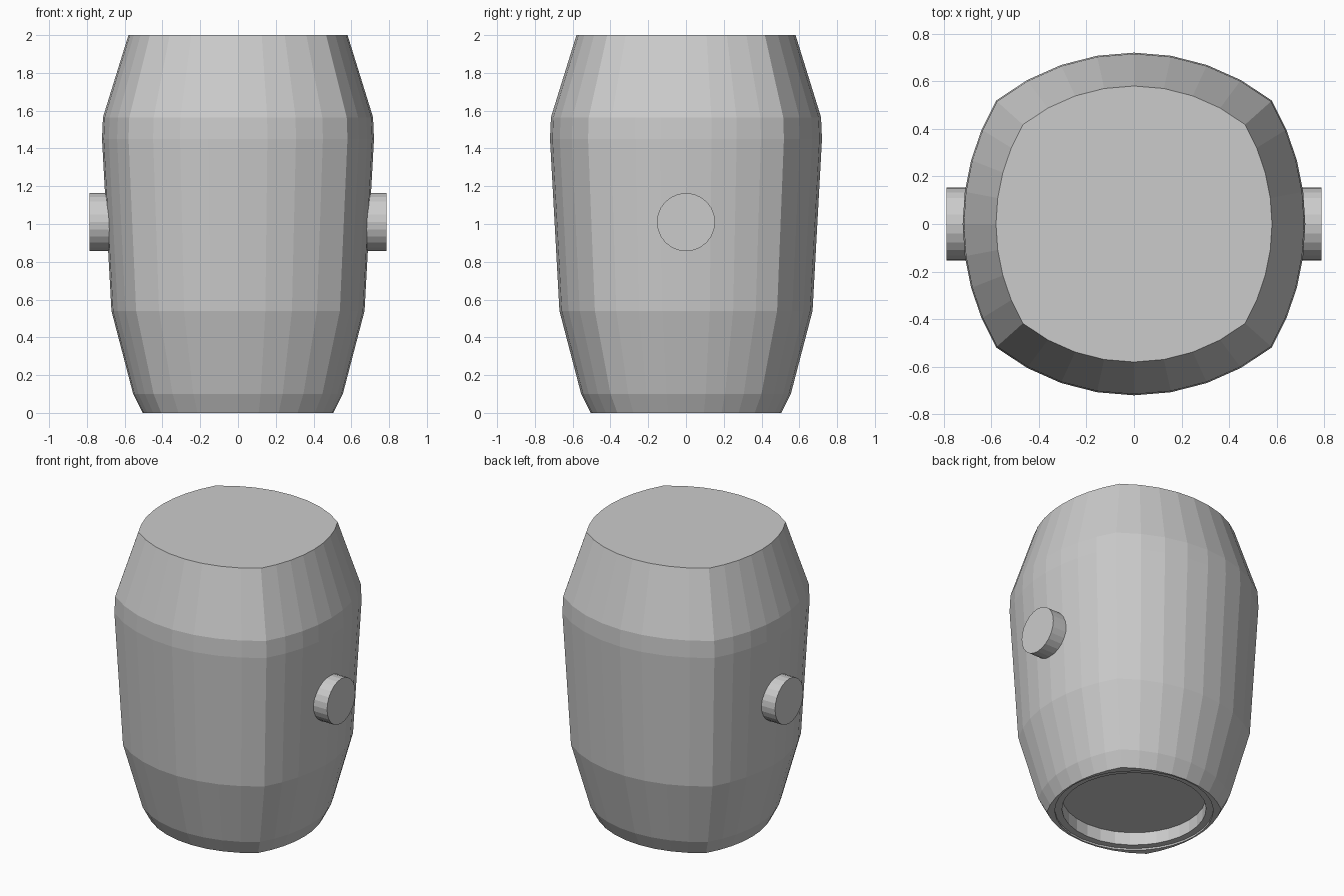
import bpy, bmesh, math
from mathutils import Matrix

if "Cube" in bpy.data.objects:
    bpy.data.objects.remove(bpy.data.objects["Cube"])

SEG = 8                                  # facets per bulging side
CX, CY = 0.805, 0.72                     # corner position for a unit half-width


def side_arc(half, depth, turn):
    """Shallow arc from one corner to the next, bulging out to distance 1."""
    sag = 1 - depth
    r = (half * half + sag * sag) / (2 * sag)
    a = math.asin(half / r)
    pts = []
    for i in range(SEG):
        t = -a + 2 * a * i / SEG
        u, v = 1 - r + r * math.cos(t), r * math.sin(t)
        c, s = math.cos(turn), math.sin(turn)
        pts.append((u * c - v * s, u * s + v * c))
    return pts


section = []
for k in range(4):
    half, depth = (CY, CX) if k % 2 == 0 else (CX, CY)
    section += side_arc(half, depth, k * math.pi / 2)
N = len(section)
circle = []
for x, y in section:
    d = math.hypot(x, y)
    circle.append((x / d, y / d))

# Barrel body: round recess in the base, then the outer profile up to the lid
rings = [(circle, 0.45, 0.10), (circle, 0.45, 0.012), (circle, 0.495, 0.012),
         (circle, 0.495, 0.0), (section, 0.505, 0.0), (section, 0.555, 0.10),
         (section, 0.67, 0.54), (section, 0.72, 1.45), (section, 0.715, 1.565),
         (section, 0.58, 2.0)]
bm = bmesh.new()
loops = [[bm.verts.new((x * s, y * s, z)) for x, y in shape] for shape, s, z in rings]
for a, b in zip(loops, loops[1:]):
    for i in range(N):
        j = (i + 1) % N
        bm.faces.new((a[i], a[j], b[j], b[i]))
bm.faces.new(loops[0][::-1])
bm.faces.new(loops[-1])
bmesh.ops.recalc_face_normals(bm, faces=bm.faces)
mesh = bpy.data.meshes.new("barrel_body")
bm.to_mesh(mesh)
bm.free()
bpy.context.collection.objects.link(bpy.data.objects.new("barrel_body", mesh))

# Side plugs
for side, name in ((1, "right_plug"), (-1, "left_plug")):
    bpy.ops.mesh.primitive_cylinder_add(vertices=24, radius=0.154, depth=0.2,
                                        location=(side * 0.687, 0, 1.01),
                                        rotation=(0, math.pi / 2, 0))
    bpy.context.object.name = name
